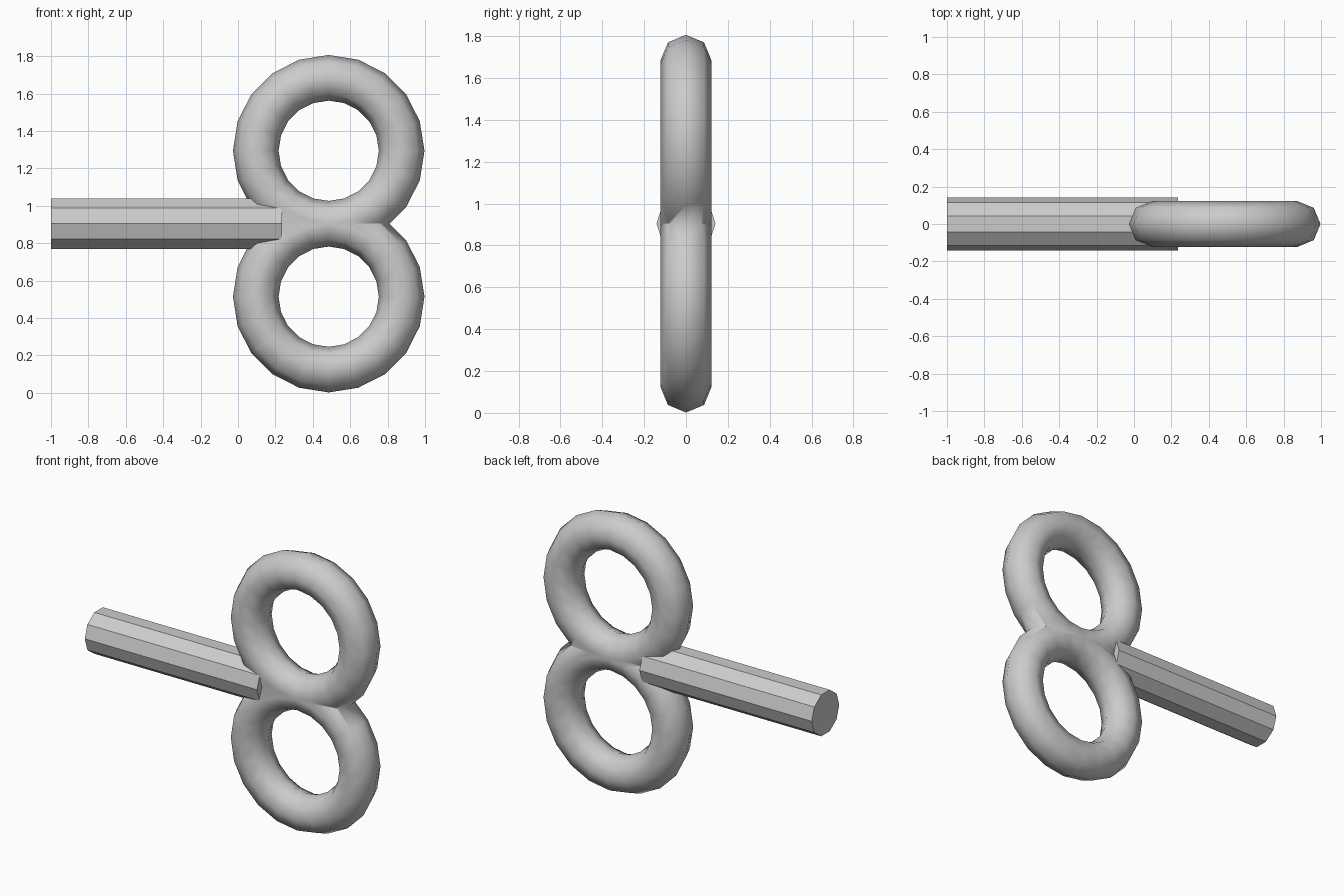
import bpy, bmesh, math
from mathutils import Matrix, Vector

cube = bpy.data.objects.get("Cube")
if cube:
    bpy.data.objects.remove(cube, do_unlink=True)

MID_Z = 0.904       # height of the handle axis and of the joint between the rings
RING_X = 0.485
MAJOR, MINOR = 0.39, 0.122

grey = bpy.data.materials.new("plain grey")
grey.use_nodes = True
colour = (0.6, 0.6, 0.6, 1)
grey.diffuse_color = colour
grey.node_tree.nodes["Principled BSDF"].inputs["Base Color"].default_value = colour

# Double ring: one torus cut at the joint, then mirrored and welded
bpy.ops.mesh.primitive_torus_add(major_segments=20, minor_segments=8,
                                 major_radius=MAJOR, minor_radius=MINOR,
                                 location=(RING_X, 0, MID_Z))
rings = bpy.context.object
rings.name = "double_ring"
bm = bmesh.new()
bm.from_mesh(rings.data)
bm.transform(Matrix.Translation((0, 0, MAJOR)) @ Matrix.Rotation(math.pi / 2, 4, 'X'))
bmesh.ops.bisect_plane(bm, geom=bm.verts[:] + bm.edges[:] + bm.faces[:], dist=1e-4,
                       plane_co=Vector(), plane_no=Vector((0, 0, 1)), clear_inner=True)
bm.to_mesh(rings.data)
bm.free()
mirror = rings.modifiers.new("lower ring", 'MIRROR')
mirror.use_axis = (False, False, True)
mirror.merge_threshold = 0.001
rings.data.materials.append(grey)
bpy.ops.object.shade_smooth()

# Handle: ten-sided flat bar with a corner facing front and back
START, END = -1.0, 0.235
bpy.ops.mesh.primitive_cylinder_add(vertices=10, radius=0.141, depth=END - START,
                                    location=((START + END) / 2, 0, MID_Z),
                                    rotation=(0, math.pi / 2, 0))
handle = bpy.context.object
handle.name = "handle"
handle.data.materials.append(grey)
bpy.ops.object.shade_flat()
